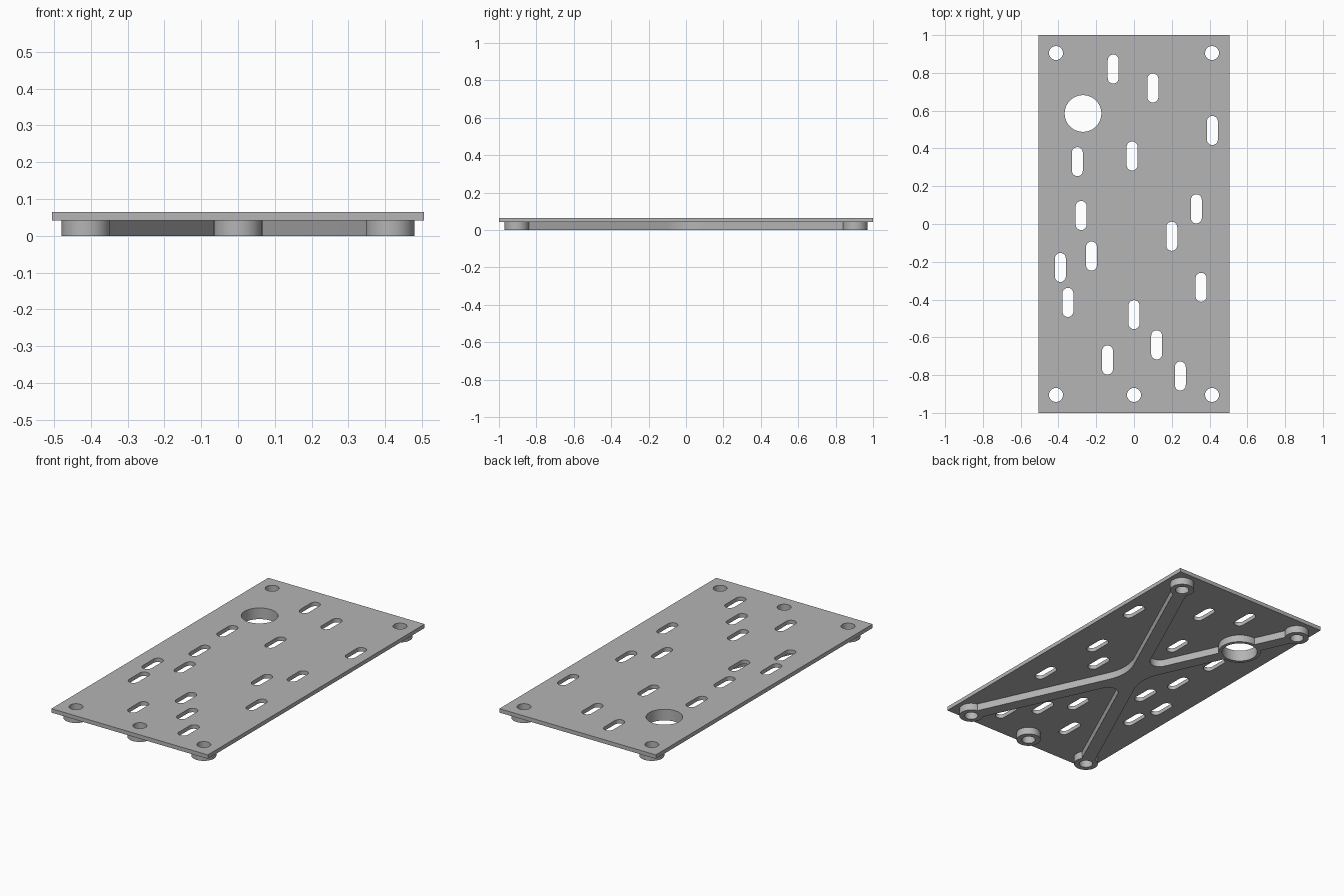
import bpy, bmesh
from math import cos, sin, pi, atan2, hypot
from mathutils import Vector

if "Cube" in bpy.data.objects:
    bpy.data.objects.remove(bpy.data.objects["Cube"])

mat = bpy.data.materials.new("grey metal")
mat.use_nodes = True
GREY = (0.46, 0.46, 0.46, 1)
mat.diffuse_color = GREY
mat.node_tree.nodes["Principled BSDF"].inputs["Base Color"].default_value = GREY

PLATE_Z, TOP_Z = 0.042, 0.065
BOSS_R, HOLE_R = 0.066, 0.037
BORE, BORE_R, RING_R = (-0.27, 0.585), 0.097, 0.116
CORNER = (0.413, 0.905)
RIB_W = 0.037


def polar(angle, r):
    return Vector((cos(angle), sin(angle))) * r


def arc(centre, r, start, sweep, n=16):
    return [Vector(centre) + polar(start + sweep * i / n, r) for i in range(n + 1)]


def circle(centre, r, n=48):
    return arc(centre, r, 0, 2 * pi, n)[:-1]


def slot(x, y, r=0.029, half=0.048):
    return arc((x, y + half), r, 0, pi, 12) + arc((x, y - half), r, pi, pi, 12)


def extrude_profile(name, loops, z0, z1):
    """Solid between two heights; loops inside the first become holes."""
    curve = bpy.data.curves.new(name, "CURVE")
    curve.dimensions = "2D"
    curve.fill_mode = "BOTH"
    curve.extrude = (z1 - z0) / 2
    for loop in loops:
        spline = curve.splines.new("POLY")
        spline.points.add(len(loop) - 1)
        for point, p in zip(spline.points, loop):
            point.co = (p[0], p[1], 0, 1)
        spline.use_cyclic_u = True
    obj = bpy.data.objects.new(name, curve)
    bpy.context.collection.objects.link(obj)
    bpy.ops.object.select_all(action="DESELECT")
    obj.select_set(True)
    bpy.context.view_layer.objects.active = obj
    bpy.ops.object.convert(target="MESH")
    obj = bpy.context.object
    bm = bmesh.new()
    bm.from_mesh(obj.data)
    bmesh.ops.remove_doubles(bm, verts=bm.verts, dist=1e-5)
    bmesh.ops.translate(bm, verts=bm.verts, vec=(0, 0, (z0 + z1) / 2))
    bmesh.ops.recalc_face_normals(bm, faces=bm.faces)
    bm.to_mesh(obj.data)
    bm.free()
    obj.data.materials.clear()
    obj.data.materials.append(mat)
    bpy.ops.object.shade_smooth_by_angle()
    return obj


# Plate with slots, screw holes and the large bore
slots = [(-.11, .82), (.10, .72), (.415, .495), (-.01, .36), (-.30, .33), (-.28, .045),
         (.33, .08), (.20, -.065), (-.225, -.17), (-.39, -.23), (.355, -.335),
         (-.35, -.415), (0, -.48), (.12, -.64), (-.14, -.72), (.245, -.805)]
cx, cy = CORNER
bosses = {"back_left_boss": (cx, cy), "back_right_boss": (-cx, cy),
          "front_right_boss": (-cx, -cy), "front_left_boss": (cx, -cy),
          "front_middle_boss": (0, -cy)}
outline = [(-.505, -1), (.505, -1), (.505, 1), (-.505, 1)]
holes = [slot(x, y) for x, y in slots] + [circle(c, HOLE_R) for c in bosses.values()]
extrude_profile("plate", [outline] + holes + [circle(BORE, BORE_R, 64)], PLATE_Z, TOP_Z)

# Round feet under the screw holes, and the collar of the bore
for name, c in bosses.items():
    extrude_profile(name, [circle(c, BOSS_R), circle(c, HOLE_R)], 0, PLATE_Z)
extrude_profile("bore_collar", [circle(BORE, RING_R, 64), circle(BORE, BORE_R, 64)], 0, PLATE_Z)

# Crossed ribs with filleted inner corners; one arm stops at the collar
theta = atan2(cy, cx)
full = hypot(cx, cy) - 0.05
bore_dist = hypot(*BORE)
angles = [theta, pi - theta, pi + theta, 2 * pi - theta]
lengths = [full, bore_dist - 0.104, full, full]
cross = []
for i, (a, length) in enumerate(zip(angles, lengths)):
    n = polar(a + pi / 2, RIB_W)
    cross += [polar(a, length) - n, polar(a, length) + n]
    gap = (angles[(i + 1) % 4] - a) % (2 * pi)
    r = 0.25 if gap > pi / 2 else 0.055
    centre = polar(a + gap / 2, (RIB_W + r) / sin(gap / 2))
    cross += arc(centre, r, a - pi / 2, gap - pi)
extrude_profile("cross_ribs", [cross], 0, PLATE_Z)

# Short rib from the collar to the corner foot
a = angles[1]
n = polar(a + pi / 2, RIB_W)
inner, outer = polar(a, bore_dist + 0.104), polar(a, full)
extrude_profile("collar_rib", [[inner - n, outer - n, outer + n, inner + n]], 0, PLATE_Z)
